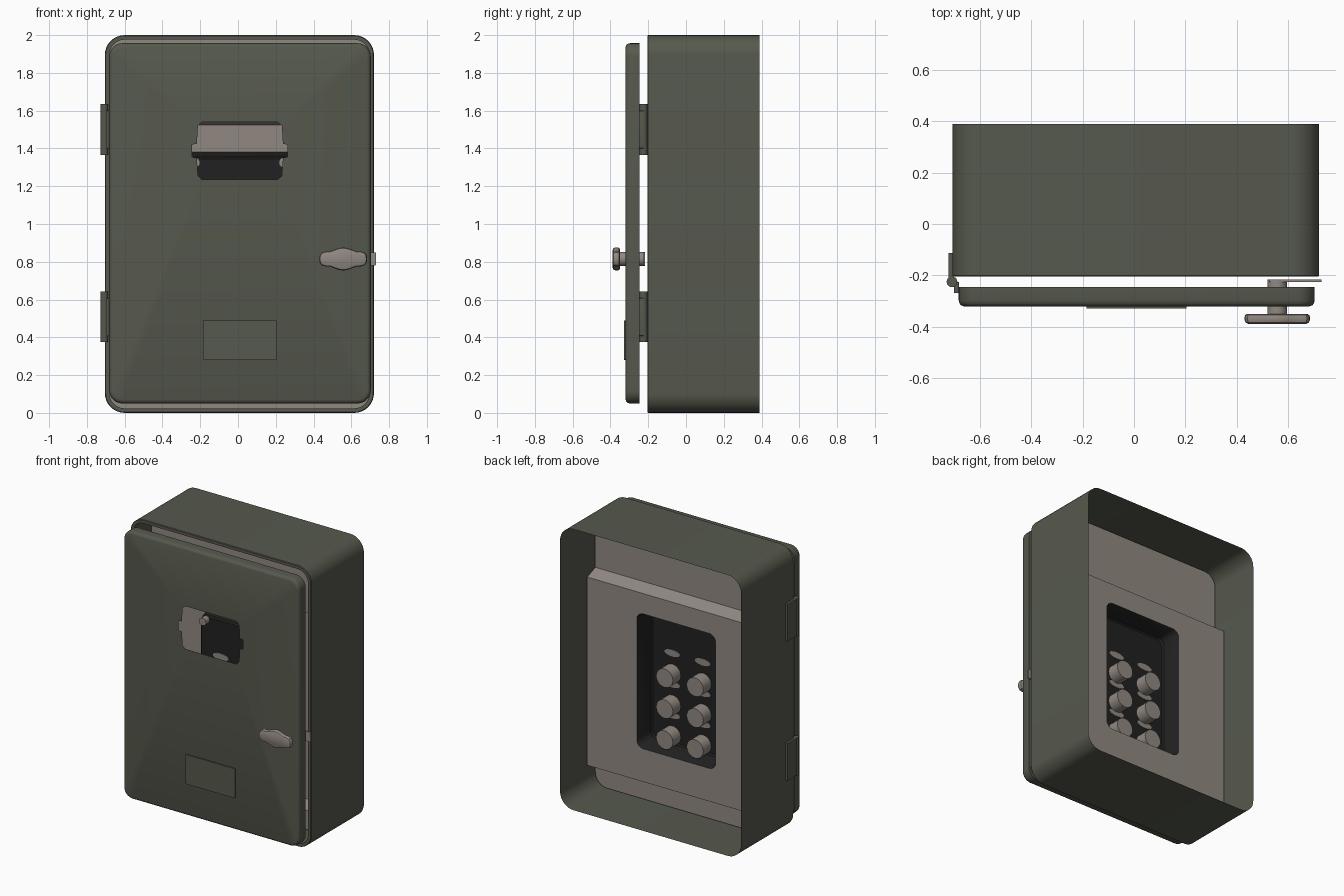
import bpy, bmesh, math

if "Cube" in bpy.data.objects:
    bpy.data.objects.remove(bpy.data.objects["Cube"])

CX = 0.0075  # the box sits slightly off centre


def material(name, rgb):
    m = bpy.data.materials.new(name)
    m.diffuse_color = (*rgb, 1)
    m.use_nodes = True
    m.node_tree.nodes["Principled BSDF"].inputs["Base Color"].default_value = m.diffuse_color
    return m


GREEN = material("olive green", (0.093, 0.100, 0.074))
BEIGE = material("warm grey", (0.285, 0.248, 0.222))
BLACK = material("black", (0.015, 0.015, 0.015))


def finish(name, bm, mat):
    bmesh.ops.remove_doubles(bm, verts=bm.verts, dist=1e-5)
    bmesh.ops.recalc_face_normals(bm, faces=bm.faces)
    me = bpy.data.meshes.new(name)
    bm.to_mesh(me)
    bm.free()
    me.materials.append(mat)
    ob = bpy.data.objects.new(name, me)
    bpy.context.collection.objects.link(ob)
    bpy.ops.object.select_all(action='DESELECT')
    ob.select_set(True)
    bpy.context.view_layer.objects.active = ob
    bpy.ops.object.shade_smooth_by_angle(angle=math.radians(35))
    return ob


def rounded(x0, x1, z0, z1, r, y, n=8):
    """Rounded rectangle ring in the xz plane at depth y."""
    pts = []
    for cx, cz, a0 in ((x1 - r, z1 - r, 0), (x0 + r, z1 - r, 90),
                       (x0 + r, z0 + r, 180), (x1 - r, z0 + r, 270)):
        for i in range(n + 1):
            a = math.radians(a0 + 90 * i / n)
            pts.append((cx + r * math.cos(a), y, cz + r * math.sin(a)))
    return pts


def oval(x, z, rx, rz, y, n=24):
    return [(x + rx * math.cos(2 * math.pi * i / n), y,
             z + rz * math.sin(2 * math.pi * i / n)) for i in range(n)]


def loft(bm, rings, cap_first=False, cap_last=False):
    vs = [[bm.verts.new(p) for p in ring] for ring in rings]
    n = len(vs[0])
    for a, b in zip(vs, vs[1:]):
        for i in range(n):
            j = (i + 1) % n
            bm.faces.new((a[i], a[j], b[j], b[i]))
    if cap_first:
        bm.faces.new(vs[0])
    if cap_last:
        bm.faces.new(vs[-1])


def lofted(name, rings, mat, first=True, last=True):
    bm = bmesh.new()
    loft(bm, rings, first, last)
    return finish(name, bm, mat)


def sheet(bm, loops):
    """Fill between an outer loop and its holes."""
    edges = []
    for loop in loops:
        vs = [bm.verts.new(p) for p in loop]
        edges += [bm.edges.new((vs[i - 1], vs[i])) for i in range(len(vs))]
    bmesh.ops.triangle_fill(bm, use_beauty=True, edges=edges)


def rod(name, x, z, r, y0, y1, mat):
    return lofted(name, [oval(x, z, r, r, y0), oval(x, z, r, r, y1)], mat)


def block(name, x0, x1, y0, y1, z0, z1, mat, r=0.004):
    return lofted(name, [rounded(x0, x1, z0, z1, r, y0, 3),
                         rounded(x0, x1, z0, z1, r, y1, 3)], mat)


# cabinet shell: open back, front rim folded inwards
def shell_ring(d, y):
    return rounded(-0.705 + d, 0.72 - d, d, 2 - d, 0.105 - d, y)


lofted("cabinet_shell", [shell_ring(0, 0.388), shell_ring(0, -0.2),
                         shell_ring(0.004, -0.205), shell_ring(0.024, -0.205),
                         shell_ring(0.024, 0.0)], GREEN, False, False)

# inner panel: sheet with a stepped middle section and an opening for the tray
def tray_ring(d, y):
    return rounded(CX - 0.31 + d, CX + 0.31 - d, 0.42 + d, 1.38 - d, 0.05, y, 5)


bm = bmesh.new()
sheet(bm, [shell_ring(0.012, 0.01), tray_ring(0, 0.01)])
for z in (0.155, 0.185, 1.525, 1.56):
    bmesh.ops.bisect_plane(bm, geom=bm.verts[:] + bm.edges[:] + bm.faces[:],
                           plane_co=(0, 0, z), plane_no=(0, 0, 1))
for v in bm.verts:
    if 0.184 < v.co.z < 1.526:
        v.co.y = 0.1
finish("inner_panel", bm, BEIGE)

# black tray pressed towards the front
lofted("switch_tray", [tray_ring(0, 0.1), tray_ring(0.008, 0.085),
                       tray_ring(0.026, -0.02), tray_ring(0.036, -0.03)],
       BLACK, False, True)

# switches, their label plates and corner screws
for side in (-1, 1):
    x = CX + 0.12 * side
    for row in range(3):
        z = 0.945 - 0.22 * row
        rod("switch_knob", x, z, 0.066, -0.09, 0.06, BEIGE)
        lofted("label_plate", [oval(x, z + 0.145, 0.062, 0.024, -0.034),
                               oval(x, z + 0.145, 0.062, 0.024, -0.026)], BEIGE)
    for z in (0.475, 1.325):
        rod("tray_screw", CX + 0.235 * side, z, 0.027, -0.075, -0.031, BEIGE)


# door: hollow pan with a rounded front edge and a window cut-out
def door_ring(d, y):
    return rounded(-0.682 + d, 0.703 - d, 0.05 + d, 1.957 - d, 0.07 - d, y)


half = [(0.20, 1.54), (0.222, 1.52), (0.228, 1.425), (0.253, 1.42),
        (0.253, 1.355), (0.228, 1.35), (0.222, 1.255), (0.20, 1.235)]
window = [(0.01 + w, -0.32, z) for w, z in half]
window += [(0.01 - w, -0.32, z) for w, z in reversed(half)]
bm = bmesh.new()
loft(bm, [door_ring(0.02, -0.32), door_ring(0.009, -0.316), door_ring(0.003, -0.308),
          door_ring(0, -0.297), door_ring(0, -0.245), door_ring(0.02, -0.245)])
sheet(bm, [door_ring(0.02, -0.32), window])
finish("door", bm, GREEN)

# blank plate on the lower door
block("door_plate", -0.185, 0.205, -0.328, -0.319, 0.28, 0.49, GREEN)

# hinges on the left
for z in (0.508, 1.5):
    x, y = -0.708, -0.225
    bm = bmesh.new()
    loft(bm, [[(x + 0.021 * math.cos(k * math.pi / 8), y + 0.021 * math.sin(k * math.pi / 8), h)
               for k in range(16)] for h in (z - 0.134, z + 0.134)], True, True)
    finish("hinge_barrel", bm, GREEN)
    block("hinge_leaf", -0.722, -0.703, -0.22, -0.112, z - 0.134, z + 0.134, GREEN)
    block("hinge_door_leaf", -0.7, -0.68, -0.268, -0.225, z - 0.1, z + 0.1, GREEN)

# handle with stem and latch
HX, HZ = 0.557, 0.815
quarter = [(0.127, 0.0), (0.125, 0.018), (0.115, 0.033), (0.095, 0.039),
           (0.068, 0.041), (0.045, 0.050), (0.022, 0.058), (0.0, 0.061)]
top = quarter + [(-a, b) for a, b in reversed(quarter[:-1])]
outline = top + [(a, -b) for a, b in reversed(top[1:-1])]


def handle_ring(s, y):
    return [(HX + a * (1 - (1 - s) * 0.5), y, HZ + b * s) for a, b in outline]


lofted("handle", [handle_ring(0.85, -0.35), handle_ring(0.96, -0.354), handle_ring(1, -0.362),
                  handle_ring(1, -0.374), handle_ring(0.93, -0.384),
                  handle_ring(0.78, -0.388)], BEIGE)
rod("handle_stem", HX, HZ, 0.038, -0.355, -0.216, BEIGE)
block("latch_plate", 0.525, 0.73, -0.225, -0.216, HZ - 0.035, HZ + 0.035, BEIGE)
